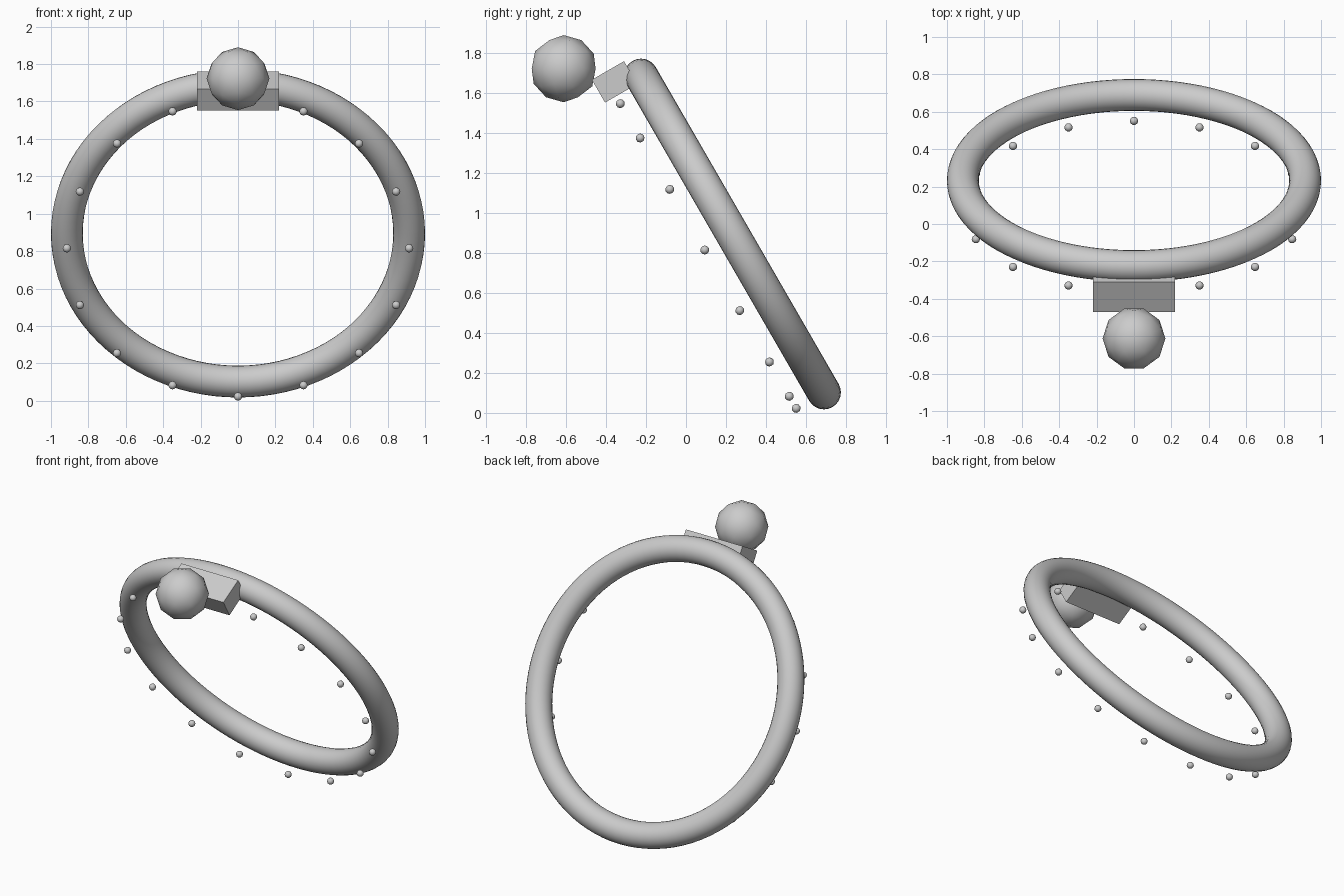
import bpy
from math import radians, sin, cos, pi
from mathutils import Matrix, Vector

if "Cube" in bpy.data.objects:
    bpy.data.objects.remove(bpy.data.objects["Cube"])

# Tilted frame of the ring: local y runs up the ring, local z points to the front
TILT = radians(120)
CENTRE = Vector((0, 0.2325, 0.895))
FRAME = Matrix.Translation(CENTRE) @ Matrix.Rotation(TILT, 4, 'X')
MAJOR, MINOR = 0.915, 0.085


def finish(name, smooth=True):
    ob = bpy.context.object
    ob.name = name
    if smooth:
        bpy.ops.object.shade_smooth()
    return ob


def ball(name, location, radius):
    bpy.ops.mesh.primitive_ico_sphere_add(subdivisions=2, radius=radius, location=location,
                                          rotation=(0, 0, pi / 2))
    return finish(name)


# Main ring
bpy.ops.mesh.primitive_torus_add(major_radius=MAJOR, minor_radius=MINOR,
                                 major_segments=96, minor_segments=24,
                                 location=CENTRE, rotation=(TILT, 0, 0))
finish("ring")

# Mounting block at the top of the ring
bpy.ops.mesh.primitive_cube_add(size=1, location=(0, -0.3575, 1.656), rotation=(TILT, 0, 0))
block = finish("mount_block", smooth=False)
block.scale = (0.436, 0.132, 0.186)

# Large knob in front of the block
ball("knob", (0, -0.612, 1.722), 0.168)

# Small beads floating in front of the ring (the top place is taken by the block)
for i in range(1, 16):
    a = 2 * pi * i / 16
    ball(f"bead_{i}", FRAME @ Vector((MAJOR * sin(a), MAJOR * cos(a), 0.16)), 0.0225)
